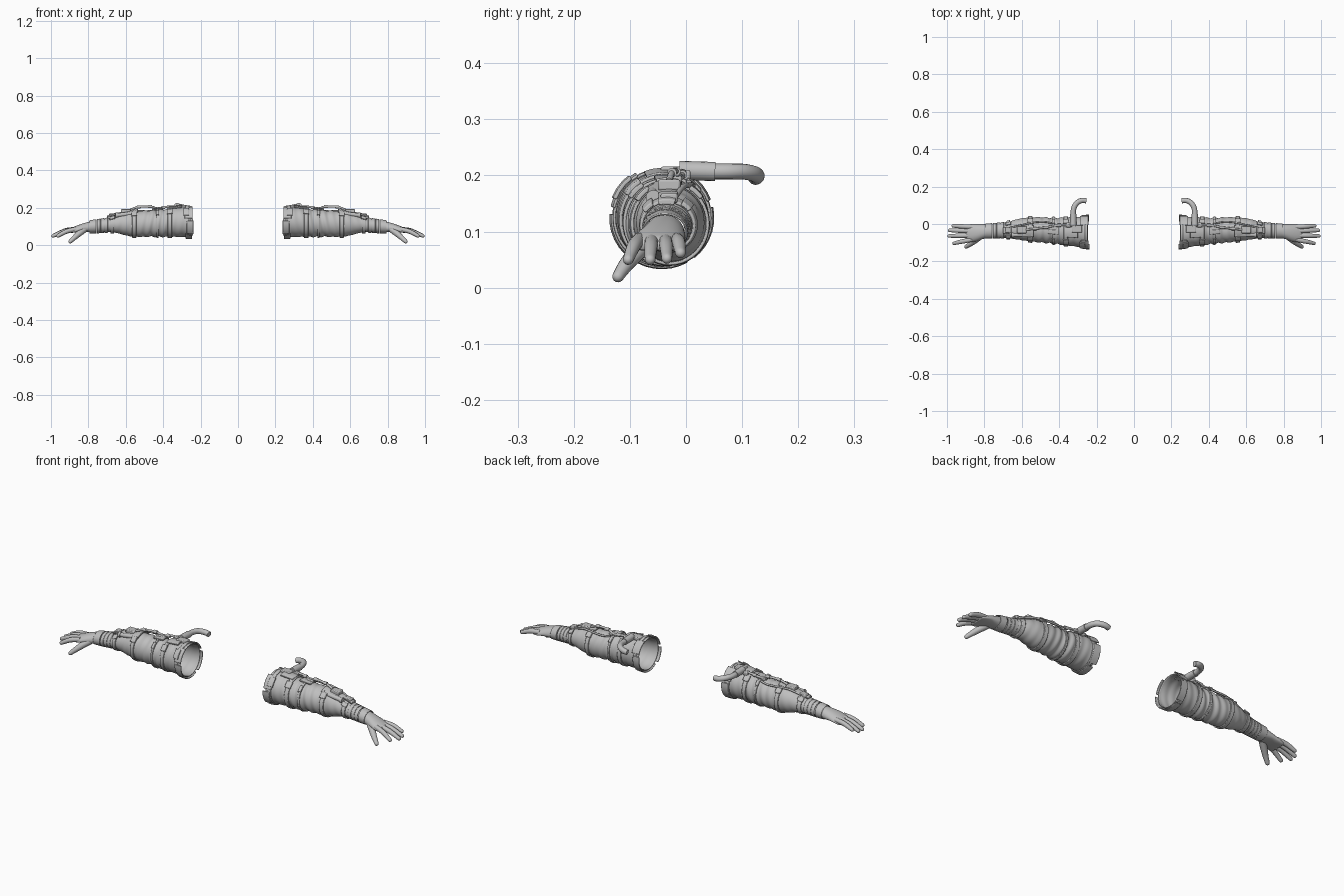
import bpy, bmesh, math
from mathutils import Vector

if "Cube" in bpy.data.objects:
    bpy.data.objects.remove(bpy.data.objects["Cube"])

grey = bpy.data.materials.new("suit grey")
grey.diffuse_color = (0.52, 0.52, 0.52, 1)
grey.use_nodes = True
grey.node_tree.nodes["Principled BSDF"].inputs["Base Color"].default_value = grey.diffuse_color

# Arm sections: x, centre y, centre z, half width y, half height z
ARM = [(.25, -.043, .125, .084, .083), (.30, -.042, .124, .080, .080),
       (.36, -.040, .121, .074, .076), (.42, -.037, .117, .070, .072),
       (.46, -.034, .116, .068, .070), (.52, -.030, .114, .067, .070),
       (.58, -.028, .114, .062, .066), (.62, -.028, .114, .055, .056),
       (.66, -.031, .113, .046, .044), (.70, -.034, .107, .040, .036),
       (.76, -.037, .101, .037, .034), (.80, -.038, .098, .037, .030)]


def arm_point(x, deg, off=0.0):
    """Point on the arm surface at x, angle (0 back, 90 top, 180 front)."""
    i = max(k for k in range(len(ARM) - 1) if ARM[k][0] <= max(x, .25))
    a, b = ARM[i], ARM[i + 1]
    t = (x - a[0]) / (b[0] - a[0])
    cy, cz, ry, rz = [a[k] + (b[k] - a[k]) * t for k in range(1, 5)]
    r = math.radians(deg)
    return Vector((x, cy + (ry + off) * math.cos(r), cz + (rz + off) * math.sin(r)))


def finish(name, bm, mods=(), angle=40):
    """Make a mirrored pair from one side's mesh."""
    bmesh.ops.recalc_face_normals(bm, faces=bm.faces)
    me = bpy.data.meshes.new(name)
    bm.to_mesh(me)
    bm.free()
    me.materials.append(grey)
    for p in me.polygons:
        p.use_smooth = True
    me.set_sharp_from_angle(angle=math.radians(angle))
    ob = bpy.data.objects.new(name, me)
    bpy.context.collection.objects.link(ob)
    for kind, props in mods:
        m = ob.modifiers.new(kind.title(), kind)
        for k, v in props.items():
            setattr(m, k, v)
    ob.modifiers.new("Mirror", 'MIRROR').use_axis[0] = True
    return ob


def skin(bm, rings, closed=True, caps=True):
    vs = [[bm.verts.new(p) for p in ring] for ring in rings]
    n = len(vs[0])
    for a, b in zip(vs, vs[1:]):
        for i in range(n if closed else n - 1):
            j = (i + 1) % n
            bm.faces.new((a[i], a[j], b[j], b[i]))
    if caps:
        bm.faces.new(vs[0])
        bm.faces.new(vs[-1])


def smooth_path(pts, steps):
    """Catmull-Rom through points that carry any number of components."""
    p = [pts[0]] + list(pts) + [pts[-1]]
    out = []
    for i in range(1, len(p) - 2):
        for s in range(steps):
            t = s / steps
            out.append([.5 * (2 * b + (c - a) * t + (2 * a - 5 * b + 4 * c - d) * t * t
                        + (3 * b - a - 3 * c + d) * t ** 3)
                        for a, b, c, d in zip(*p[i - 1:i + 3])])
    return out + [list(pts[-1])]


def tube(name, pts, sides=12, steps=5, round_end=False):
    """Round tube through points (x, y, z, radius)."""
    path = smooth_path(pts, steps)
    if round_end:
        tip, prev = path[-1], path[-2]
        d = (Vector(tip[:3]) - Vector(prev[:3])).normalized()
        r = tip[3]
        for a in (30, 55, 78):
            q = Vector(tip[:3]) + d * r * math.sin(math.radians(a))
            path.append([*q, r * math.cos(math.radians(a))])
    bm, rings, u = bmesh.new(), [], None
    for i, p in enumerate(path):
        t = Vector(path[min(i + 1, len(path) - 1)][:3]) - Vector(path[max(i - 1, 0)][:3])
        t.normalize()
        ref = u if u else (Vector((0, 0, 1)) if abs(t.z) < .9 else Vector((0, 1, 0)))
        u = (ref - t * ref.dot(t)).normalized()
        v = t.cross(u)
        rings.append([Vector(p[:3]) + p[3] * (u * math.cos(k * math.tau / sides)
                      + v * math.sin(k * math.tau / sides)) for k in range(sides)])
    skin(bm, rings)
    return finish(name, bm, angle=50)


def wrap(name, x0, x1, a0=0, a1=360, off=.001, thick=.007):
    """Strap or curved plate lying on the arm surface."""
    bm, full = bmesh.new(), a1 - a0 >= 360
    n = max(3, int((a1 - a0) / 9))
    rings = []
    for k in range(n if full else n + 1):
        a = a0 + (a1 - a0) * k / n
        rings.append([arm_point(x0, a, off), arm_point(x0, a, off + thick),
                      arm_point(x1, a, off + thick), arm_point(x1, a, off)])
    if full:
        rings.append(rings[0])
    skin(bm, rings, caps=not full)
    bmesh.ops.remove_doubles(bm, verts=bm.verts, dist=1e-6)
    return finish(name, bm, [('BEVEL', dict(width=.002, segments=2))])


def box(name, c, size, bevel=.004):
    bm = bmesh.new()
    bmesh.ops.create_cube(bm, size=1)
    for v in bm.verts:
        v.co = Vector([c[i] + v.co[i] * size[i] for i in range(3)])
    return finish(name, bm, [('BEVEL', dict(width=bevel, segments=2))])


# Hollow sleeve with soft cloth folds, strongest around the elbow
bm, rings = bmesh.new(), []
for k in range(91):
    x = .25 + .499 * k / 90
    fold = .0028 * math.exp(-((x - .43) / .07) ** 2) + .0008
    rings.append([arm_point(x, a, fold * math.sin(x * 150 + 2.2 * math.sin(math.radians(a))))
                  for a in range(0, 360, 8)])
skin(bm, rings, caps=False)
finish("sleeve", bm, [('SOLIDIFY', dict(thickness=.004, offset=-1))], 60)

# Shoulder collar: stepped plates around the open end
wrap("collar_ring", .262, .282, off=.001, thick=.005)
for i, (x0, x1, a0, a1) in enumerate([(.242, .285, 120, 168), (.238, .275, 176, 225),
                                      (.246, .278, 232, 300), (.24, .28, 308, 372),
                                      (.244, .29, 20, 66)]):
    wrap(f"collar_plate_{i}", x0, x1, a0, a1, .004, .005)
wrap("collar_front_pad", .262, .292, 128, 158, .007, .007)

# Arm straps with front and back buckles
for i, (x, w) in enumerate([(.365, .022), (.43, .012), (.555, .022), (.672, .02)]):
    wrap(f"arm_strap_{i}", x - w / 2, x + w / 2, thick=.006)
    wrap(f"strap_front_buckle_{i}", x - w * .7, x + w * .7, 122, 146, .004, .008)
    wrap(f"strap_back_buckle_{i}", x - w * .7, x + w * .7, 38, 60, .004, .008)

# Top plates carrying the equipment
wrap("upper_top_plate", .30, .37, 72, 112, .002, .008)
wrap("elbow_top_plate", .40, .46, 74, 104, .002, .008)
wrap("forearm_top_plate", .535, .655, 72, 122, .003, .008)
wrap("wrist_top_plate", .655, .70, 74, 108, .005, .01)

# Wrist cuff rolls and glove cuff
for i, x in enumerate((.705, .725, .745)):
    wrap(f"wrist_roll_{i}", x - .009, x + .009, thick=.003)
wrap("glove_cuff", .757, .795, off=0, thick=.004)

# Equipment blocks, forearm canister and connectors
box("shoulder_block", (.305, -.025, .207), (.055, .04, .018))
box("shoulder_clip", (.35, -.005, .200), (.025, .026, .02))
box("elbow_block", (.435, -.02, .192), (.045, .026, .016))
box("forearm_block", (.60, -.03, .183), (.05, .04, .02))
box("wrist_block", (.677, -.03, .160), (.026, .03, .018))
tube("forearm_canister", [(.545, -.058, .172, .011), (.65, -.058, .160, .011)], 14, 1)
for i, x in enumerate((.545, .65)):
    tube(f"canister_cap_{i}", [(x - .006, -.058, .172 - (x - .545) * .114, .014),
                               (x + .006, -.058, .172 - (x - .545) * .114, .014)], 14, 1)

# Raised supply cables along the top of the arm
tube("supply_cable_upper", [(.33, -.01, .205, .006), (.38, -.005, .205, .006),
                            (.43, -.01, .197, .006), (.47, -.018, .207, .006),
                            (.53, -.025, .205, .006), (.575, -.03, .19, .006)], 10)
tube("supply_cable_lower", [(.44, .005, .187, .005), (.485, .012, .182, .005),
                            (.54, .008, .183, .005), (.60, -.005, .18, .005),
                            (.66, -.018, .163, .005)], 10)
for i, p in enumerate([(.40, -.007, .201), (.47, -.018, .207), (.53, -.025, .205)]):
    tube(f"cable_ferrule_{i}", [(p[0] - .01, *p[1:], .0085), (p[0] + .01, *p[1:], .0085)], 12, 1)

# Rear hose and its thick connector
tube("hose_connector", [(.325, -.012, .209, .017), (.325, .052, .207, .017)], 18, 1)
tube("hose", [(.325, .045, .207, .014), (.324, .075, .207, .014), (.315, .10, .207, .014),
              (.298, .118, .204, .014), (.276, .126, .2, .014), (.256, .124, .197, .014)], 16)

# Glove palm: flattened rounded sections, x, y, z, half width, half thickness
bm, rings = bmesh.new(), []
for x, cy, cz, ry, rz in smooth_path([(.78, -.038, .099, .036, .030), (.81, -.041, .096, .040, .026),
                                      (.84, -.046, .092, .045, .021), (.87, -.049, .085, .048, .017),
                                      (.893, -.049, .079, .045, .013), (.90, -.049, .077, .040, .008)], 4):
    rings.append([(x, cy + ry * math.copysign(abs(math.cos(a)) ** .85, math.cos(a)),
                   cz + rz * math.sin(a) - .006 * ((ry * math.cos(a)) / .045) ** 2)
                  for a in [k * math.tau / 28 for k in range(28)]])
skin(bm, rings)
finish("glove_palm", bm, angle=60)

# Fingers: knuckle y, tip x, tip y, tip z
for name, ky, tx, ty, tz in [("index_finger", -.083, .962, -.103, .050),
                             ("middle_finger", -.061, .988, -.064, .050),
                             ("ring_finger", -.037, .986, -.034, .052),
                             ("little_finger", -.016, .966, -.010, .062)]:
    mx = .87 + (tx - .87) * .5
    tube(name, [(.865, ky, .086, .012), (mx, (ky + ty) / 2, (.086 + tz) / 2 + .006, .0122),
                (tx, ty, tz, .0095)], 14, 6, True)
tube("thumb", [(.815, -.062, .088, .017), (.845, -.085, .066, .0165),
               (.873, -.106, .042, .0135), (.897, -.121, .020, .0105)], 14, 5, True)
